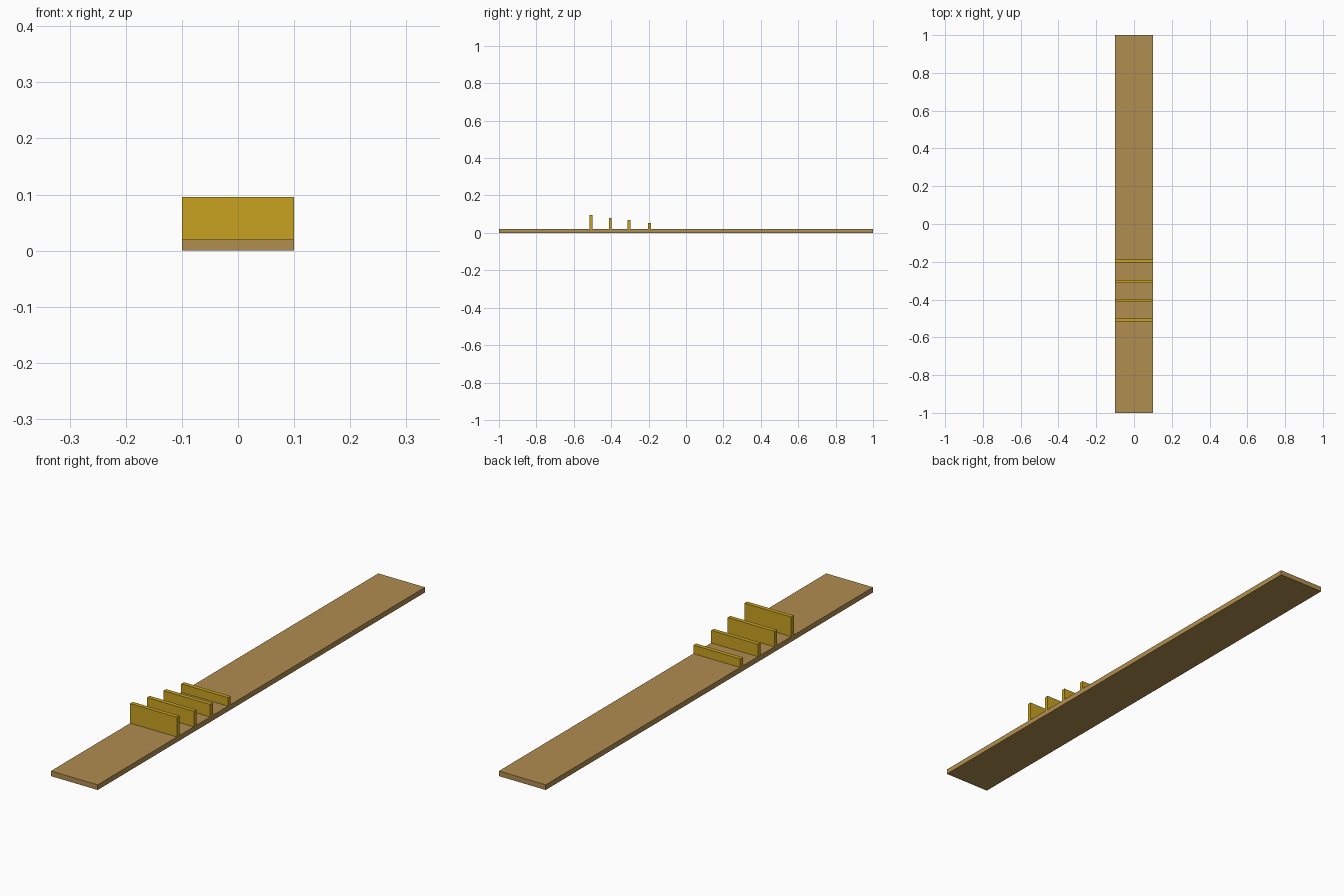
import bpy

if "Cube" in bpy.data.objects:
    bpy.data.objects.remove(bpy.data.objects["Cube"])


def material(name, rgb):
    m = bpy.data.materials.new(name)
    m.diffuse_color = (*rgb, 1.0)
    m.use_nodes = True
    m.node_tree.nodes["Principled BSDF"].inputs["Base Color"].default_value = m.diffuse_color
    return m


def box(name, x, y, z, mat):
    """Box spanning the given (min, max) ranges."""
    spans = (x, y, z)
    bpy.ops.mesh.primitive_cube_add(size=1, location=[(a + b) / 2 for a, b in spans])
    ob = bpy.context.object
    ob.name = name
    ob.scale = [b - a for a, b in spans]
    bpy.ops.object.transform_apply(location=False, rotation=False, scale=True)
    ob.data.materials.append(mat)
    return ob


wood = material("brown wood", (0.434, 0.266, 0.080))
gold = material("golden yellow", (0.578, 0.361, 0.015))

# Long flat base board
BOARD_TOP = 0.02
box("base_board", (-0.1, 0.1), (-1, 1), (0, BOARD_TOP), wood)

# Upright slats across the board, getting shorter towards the back
SLAT = 0.016
for i, (y, top) in enumerate([(-0.508, 0.096), (-0.405, 0.080),
                              (-0.305, 0.068), (-0.196, 0.053)], 1):
    box(f"slat_{i}", (-0.1, 0.1), (y - SLAT / 2, y + SLAT / 2), (BOARD_TOP, top), gold)
